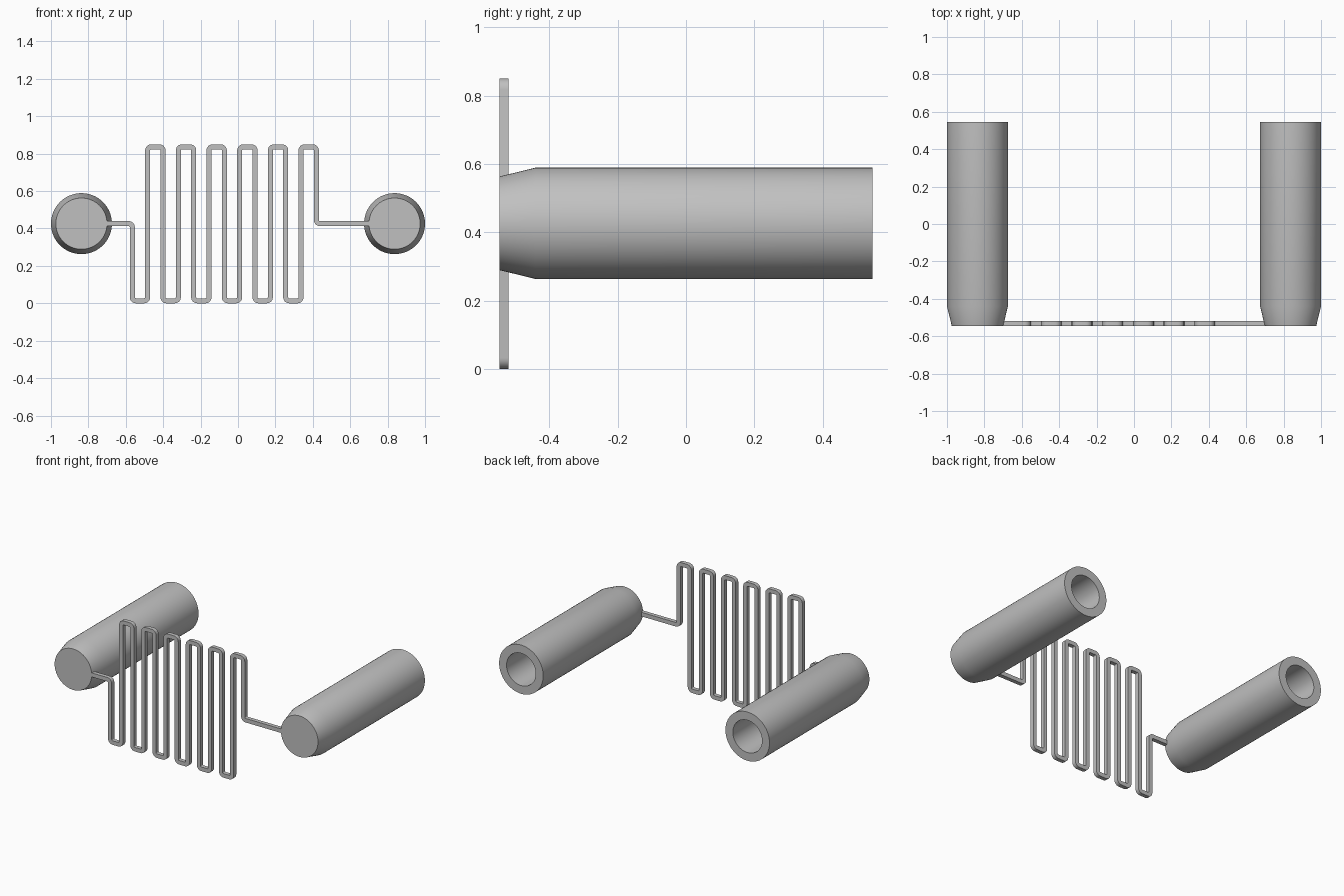
import bpy, bmesh, math
from mathutils import Vector

cube = bpy.data.objects.get("Cube")
if cube:
    bpy.data.objects.remove(cube, do_unlink=True)

grey = bpy.data.materials.new("plain grey")
grey.use_nodes = True
colour = (0.53, 0.53, 0.53, 1)
grey.diffuse_color = colour
for node in grey.node_tree.nodes:
    if node.type == 'BSDF_PRINCIPLED':
        node.inputs["Base Color"].default_value = colour

FRONT, BACK = -0.546, 0.546
MID_Z = 0.426
TUBE_X = 0.837
WIRE = 0.027


def finish(name, bm):
    bmesh.ops.recalc_face_normals(bm, faces=bm.faces)
    mesh = bpy.data.meshes.new(name)
    bm.to_mesh(mesh)
    bm.free()
    mesh.materials.append(grey)
    obj = bpy.data.objects.new(name, mesh)
    bpy.context.collection.objects.link(obj)
    bpy.ops.object.select_all(action='DESELECT')
    obj.select_set(True)
    bpy.context.view_layer.objects.active = obj
    bpy.ops.object.shade_smooth_by_angle(angle=math.radians(30))
    return obj


# Tubes: tapered closed front, blind bore open at the back
def tube(name, x, sides=64):
    profile = [(0.137, FRONT), (0.163, -0.44), (0.163, BACK),
               (0.108, BACK), (0.108, -0.44)]
    bm = bmesh.new()
    rings = []
    for radius, y in profile:
        ring = []
        for i in range(sides):
            a = math.tau * i / sides
            ring.append(bm.verts.new((x + radius * math.cos(a), y,
                                      MID_Z + radius * math.sin(a))))
        rings.append(ring)
    for r0, r1 in zip(rings, rings[1:]):
        for i in range(sides):
            j = (i + 1) % sides
            bm.faces.new((r0[i], r0[j], r1[j], r1[i]))
    bm.faces.new(rings[0])
    bm.faces.new(rings[-1])
    finish(name, bm)


tube("right_tube", -TUBE_X)
tube("left_tube", TUBE_X)


# Serpentine wire: square section swept along a path with rounded corners
def round_path(corners, radius, steps=6):
    path = [(corners[0], (corners[1] - corners[0]).normalized())]
    for a, b, c in zip(corners, corners[1:], corners[2:]):
        d0, d1 = (b - a).normalized(), (c - b).normalized()
        centre = b - d0 * radius + d1 * radius
        for s in range(steps + 1):
            t = math.pi / 2 * s / steps
            pos = centre - d1 * radius * math.cos(t) + d0 * radius * math.sin(t)
            path.append((pos, d0 * math.cos(t) + d1 * math.sin(t)))
    path.append((corners[-1], (corners[-1] - corners[-2]).normalized()))
    return path


LOW, HIGH = WIRE / 2, 0.85 - WIRE / 2
FIRST_X, PITCH, RUNS = -0.565, 0.082, 13
corners = [Vector((-0.702, MID_Z)), Vector((FIRST_X, MID_Z))]
for i in range(RUNS - 1):
    z = LOW if i % 2 == 0 else HIGH
    corners += [Vector((FIRST_X + i * PITCH, z)),
                Vector((FIRST_X + (i + 1) * PITCH, z))]
corners += [Vector((FIRST_X + (RUNS - 1) * PITCH, MID_Z)), Vector((0.702, MID_Z))]

bm = bmesh.new()
rings = []
for pos, direction in round_path(corners, 0.019):
    side = Vector((-direction.y, direction.x)) * WIRE / 2
    p, q = pos + side, pos - side
    rings.append([bm.verts.new((v.x, y, v.y)) for v, y in
                  ((p, FRONT), (q, FRONT), (q, FRONT + WIRE), (p, FRONT + WIRE))])
for r0, r1 in zip(rings, rings[1:]):
    for i in range(4):
        j = (i + 1) % 4
        bm.faces.new((r0[i], r0[j], r1[j], r1[i]))
bm.faces.new(rings[0])
bm.faces.new(rings[-1])
finish("serpentine_wire", bm)
